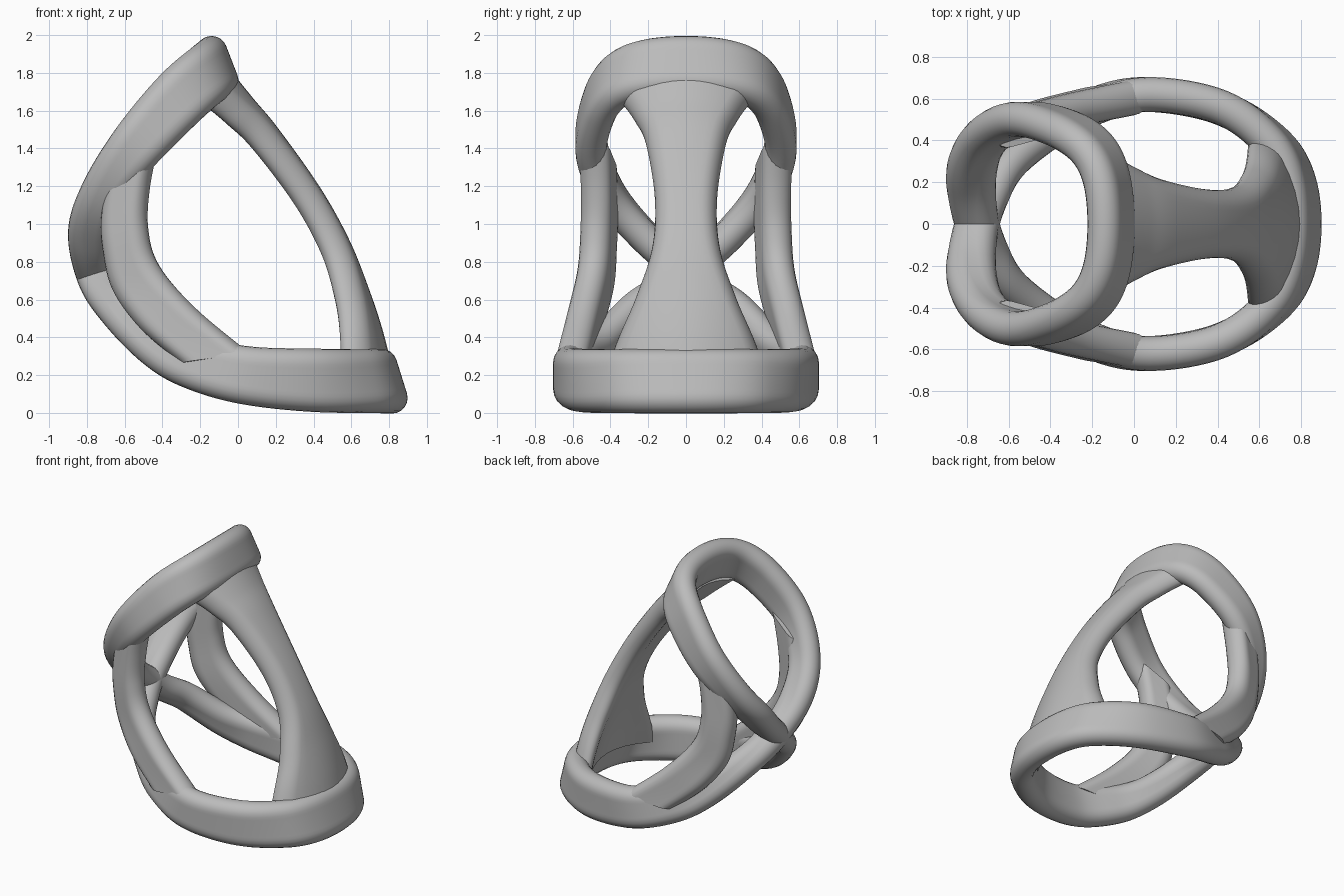
import bpy, bmesh
from math import sin, cos, pi
from mathutils import Vector

cube = bpy.data.objects.get("Cube")
if cube:
    bpy.data.objects.remove(cube)

grey = bpy.data.materials.new("plain grey")
grey.use_nodes = True
COLOUR = (0.5, 0.5, 0.5, 1)
grey.diffuse_color = COLOUR
grey.node_tree.nodes["Principled BSDF"].inputs["Base Color"].default_value = COLOUR


def spline(points, t, closed=False):
    """Catmull-Rom point at parameter t, counted in control points."""
    n = len(points)
    i = int(t) if closed else min(int(t), n - 2)
    f = t - i
    pick = lambda k: Vector(points[k % n] if closed else points[max(0, min(n - 1, k))])
    a, b, c, d = (pick(i + k) for k in (-1, 0, 1, 2))
    return b + (c - a) * f / 2 + (2 * a - 5 * b + 4 * c - d) * f * f / 2 \
        + (3 * b - a - 3 * c + d) * f ** 3 / 2


def section(centre, half, normal, r, bend):
    """Flat bar with fully rounded edges, optionally bowed across its width."""
    axis, reach = half.normalized(), max(half.length - r, 0.01)
    ring = []
    for side in (1, -1):
        ring += [(side * (reach + r * sin(a)), side * r * cos(a))
                 for a in (pi * k / 10 for k in range(11))]
        ring += [(side * reach * (1 - k / 4), -side * r) for k in range(1, 8)]
    return [centre + axis * p + normal * (q + bend * p * p) for p, q in ring]


def band(name, rows, r, closed=False, bend=0):
    """Sweep the rounded bar along rows of (centre, half width vector)."""
    bm = bmesh.new()
    n, loops = len(rows), []
    for i, (centre, half) in enumerate(rows):
        ahead = rows[(i + 1) % n if closed else min(i + 1, n - 1)][0]
        behind = rows[i - 1 if closed else max(i - 1, 0)][0]
        normal = (ahead - behind).cross(half).normalized()
        loops.append([bm.verts.new(p) for p in section(centre, half, normal, r, bend)])
    m = len(loops[0])
    for i in range(n if closed else n - 1):
        p, q = loops[i], loops[(i + 1) % n]
        for k in range(m):
            bm.faces.new((p[k], p[(k + 1) % m], q[(k + 1) % m], q[k]))
    if not closed:
        bm.faces.new(loops[0])
        bm.faces.new(loops[-1])
    bmesh.ops.recalc_face_normals(bm, faces=bm.faces)
    mesh = bpy.data.meshes.new(name)
    bm.to_mesh(mesh)
    bm.free()
    mesh.materials.append(grey)
    obj = bpy.data.objects.new(name, mesh)
    bpy.context.collection.objects.link(obj)
    bpy.ops.object.select_all(action="DESELECT")
    obj.select_set(True)
    bpy.context.view_layer.objects.active = obj
    bpy.ops.object.shade_smooth_by_angle(angle=0.7)


# Crossed double ring: outer and inner edges of the bent side profile (x, z)
outer = [(-.17, 1.99), (-.4, 1.8), (-.65, 1.5), (-.83, 1.2), (-.9, .95), (-.84, .67),
         (-.7, .46), (-.5, .26), (-.3, .14), (0, .05), (.4, .005), (.84, 0)]
inner = [(-.05, 1.68), (-.2, 1.55), (-.45, 1.3), (-.61, 1.1), (-.66, .92), (-.64, .75),
         (-.55, .62), (-.38, .47), (-.2, .4), (.08, .35), (.42, .34), (.735, .335)]
# Path of the ring as (position along the profile, y)
path = [(0, 0), (.15, .2), (.55, .36), (1.2, .46), (2, .5), (3, .4), (4.1, .2), (4.85, 0),
        (5.4, -.13), (6, -.27), (7, -.43), (8, -.54), (9, -.62), (10, -.56),
        (10.6, -.39), (10.9, -.2), (11, 0)]
path += [(u, -y) for u, y in path[-2:0:-1]]
rows = []
for k in range(len(path) * 8):
    u, y = spline(path, k / 8, True)
    u = max(0, min(11, u))
    o, i = spline(outer, u), spline(inner, u)
    mid, half = (o + i) / 2, (o - i) / 2
    rows.append((Vector((mid.x, y, mid.y)), Vector((half.x, 0, half.y))))
band("crossed_double_ring", rows, 0.083, closed=True)

# Front column: (x, z, half width)
column = [(-.08, 1.74, .36), (.025, 1.61, .28), (.15, 1.46, .215), (.37, 1.15, .165),
          (.52, .88, .18), (.62, .63, .265), (.69, .42, .36), (.74, .22, .43)]
rows = []
for k in range(57):
    x, z, w = spline(column, k / 8)
    rows.append((Vector((x, 0, z)), Vector((0, -w, 0))))
band("front_column", rows, 0.078, bend=0.85)

# Side posts: back edge and front edge (x, y, z)
back = [(-.68, .43, 1.27), (-.72, .42, 1.03), (-.71, .425, .85), (-.66, .44, .65),
        (-.52, .5, .45), (-.3, .56, .26)]
front = [(-.42, .5, 1.44), (-.47, .495, 1.2), (-.48, .5, .98), (-.42, .515, .78),
         (-.22, .56, .55), (.07, .615, .31)]
for name, side in (("left_post", 1), ("right_post", -1)):
    rows = []
    for k in range(41):
        a, b = spline(back, k / 8), spline(front, k / 8)
        a.y *= side
        b.y *= side
        rows.append(((a + b) / 2, (a - b) / 2))
    band(name, rows, 0.083)
